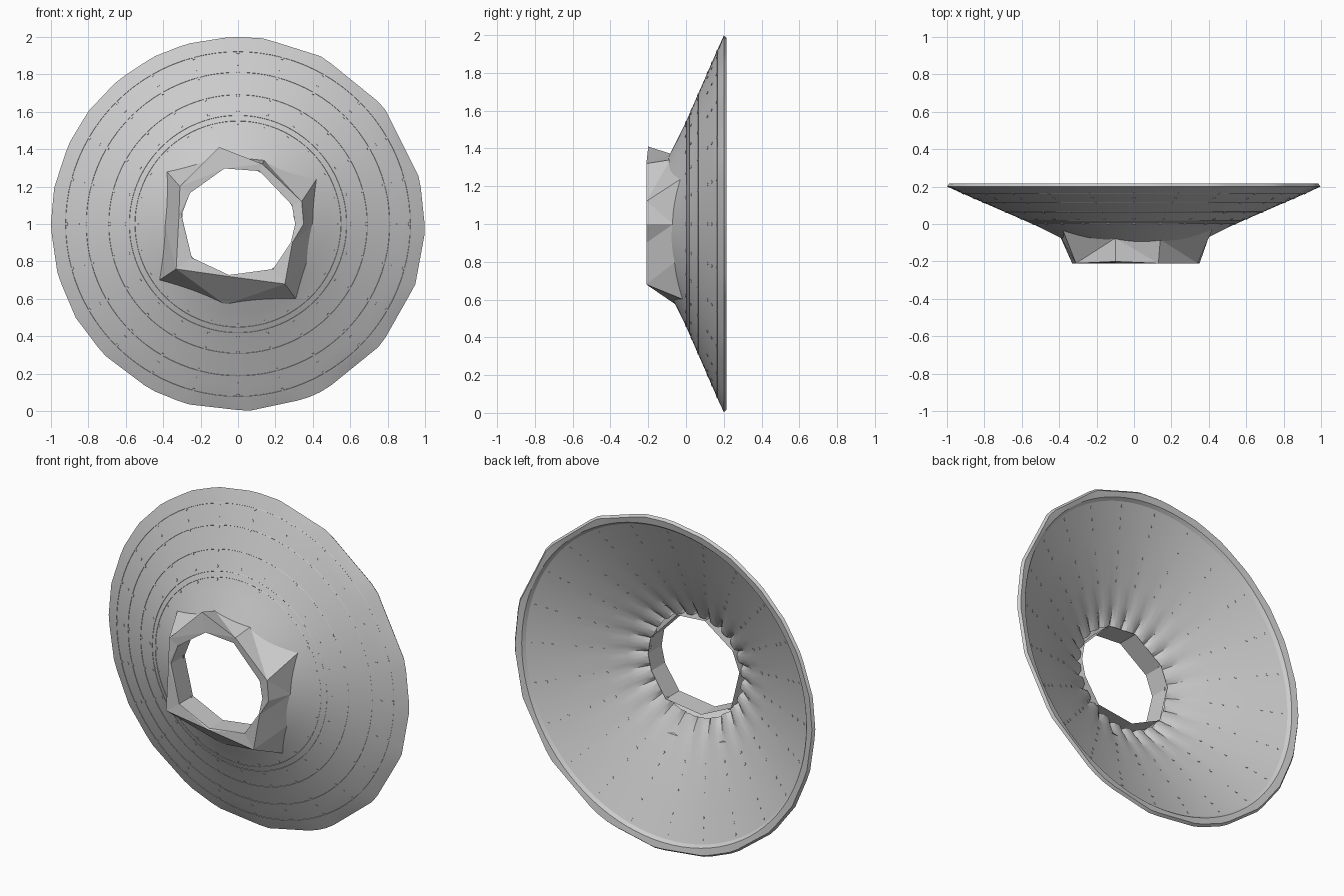
import bpy, bmesh
from math import cos, sin, pi, radians, tau, degrees
from mathutils import Matrix, Vector

if "Cube" in bpy.data.objects:
    bpy.data.objects.remove(bpy.data.objects["Cube"])

SEG, SPOKES, THICK = 96, 24, 0.02


def place(r, a, y):
    return Vector((r * cos(a), y, 1 + r * sin(a)))


def cone_y(r):
    """Height of the front face of the dish at radius r."""
    return 0.2 + (r - 1.0) * 0.436 if r > 0.53 else -0.005 + (r - 0.53) * 0.5


def skin(bm, loops, closed=False, tri=False):
    """Join a list of equal-length point loops with faces."""
    rings = [[bm.verts.new(p) for p in loop] for loop in loops]
    pairs = list(zip(rings, rings[1:]))
    if closed:
        pairs.append((rings[-1], rings[0]))
    for a, b in pairs:
        n = len(a)
        for i in range(n):
            bm.faces.new((a[i], a[(i + 1) % n], b[(i + 1) % n], b[i]))
    bmesh.ops.recalc_face_normals(bm, faces=bm.faces[:])
    if tri:
        bmesh.ops.triangulate(bm, faces=bm.faces[:])


def finish(name, bm, smooth=False):
    mesh = bpy.data.meshes.new(name)
    bm.to_mesh(mesh)
    bm.free()
    ob = bpy.data.objects.new(name, mesh)
    bpy.context.collection.objects.link(ob)
    if smooth:
        bpy.context.view_layer.objects.active = ob
        ob.select_set(True)
        bpy.ops.object.shade_smooth_by_angle(angle=radians(25))
        ob.select_set(False)
    return ob


# Uneven polygon of the rim, given by its corner angles
corners = [-2, 14, 39, 63, 82, 92, 106, 117, 130, 143, 155, 169, 181,
           196, 210, 224, 242, 254, 273, 291, 298, 320, 341]


def rim_radius(a):
    d = (degrees(a) + 2) % 360 - 2
    ends = corners + [corners[0] + 360]
    for lo, hi in zip(ends, ends[1:]):
        if lo <= d <= hi:
            half = radians(hi - lo) / 2
            return cos(half) / cos(radians(d - (lo + hi) / 2))
    return 1.0


# Dish: front cone, faceted rim, back cone with pleats around the hole
angles = [tau * i / SEG for i in range(SEG)]
bm = bmesh.new()
loops = []
for r in (0.335, 0.40, 0.47, 0.53, 0.70, 0.85, 0.93):
    loops.append([place(r, a, cone_y(r)) for a in angles])
loops.append([place(rim_radius(a), a, 0.2) for a in angles])
loops.append([place(rim_radius(a) - 0.012, a, 0.215) for a in angles])
loops.append([place(0.945, a, 0.208) for a in angles])
for r in (0.93, 0.75, 0.53):
    loops.append([place(r, a, cone_y(r) + THICK) for a in angles])
for r, pleat in ((0.42, 0.006), (0.35, 0.014), (0.31, 0.018)):
    loops.append([place(r - pleat * abs(sin(a * SPOKES / 2)) * 0.6, a,
                        cone_y(r) + THICK - (pleat if i % 4 == 0 else 0))
                  for i, a in enumerate(angles)])
skin(bm, loops, closed=True)
finish("dish", bm, smooth=True)

# Collar: crumpled faceted ring standing out from the front of the dish
base = [(.40, 0), (.42, .24), (.14, .34), (-.10, .37), (-.38, .28),
        (-.39, 0), (-.42, -.30), (-.07, -.43), (.31, -.40), (.37, -.20)]
front = [(.35, 0), (.34, .12), (.13, .32), (-.10, .41), (-.31, .20),
         (-.315, .05), (-.33, -.24), (-.05, -.28), (.25, -.32), (.29, -.10)]
bottom, lip, hole_f, hole_b = [], [], [], []
for (bx, bz), (fx, fz) in zip(base, front):
    v = Vector((bx, bz))
    bottom.append((bx, cone_y(v.length) + 0.003, 1 + bz))
    lip.append((fx, -0.20 if fz > 0.35 else -0.21, 1 + fz))
    f = Vector((fx, fz))
    h = f.normalized() * min(0.305, f.length - 0.008)
    hole_f.append((h.x, -0.205, 1 + h.y))
    hole_b.append((h.x, -0.075, 1 + h.y))
bm = bmesh.new()
skin(bm, [bottom, lip, hole_f, hole_b], tri=True)
finish("collar", bm)

# Rivets: small pins through the dish along each spoke
bm = bmesh.new()
normal = Vector((0.40, -0.917))
for k in range(SPOKES):
    a = tau * k / SPOKES
    axis = Vector((normal.x * cos(a), normal.y, normal.x * sin(a)))
    turn = axis.to_track_quat('Z', 'Y').to_matrix().to_4x4()
    for r in (0.535, 0.60, 0.68, 0.80, 0.85, 0.91):
        spot = place(r, a, cone_y(r) + THICK / 2)
        bmesh.ops.create_cone(bm, cap_ends=True, segments=8, radius1=0.008,
                              radius2=0.008, depth=0.023,
                              matrix=Matrix.Translation(spot) @ turn)
finish("rivets", bm)

# Seams: hair-thin hoops lying in the front face
for n, r in enumerate((0.55, 0.58, 0.69, 0.81, 0.92)):
    bpy.ops.mesh.primitive_torus_add(
        location=(0, cone_y(r), 1), rotation=(pi / 2, 0, 0), major_radius=r,
        minor_radius=0.002, major_segments=SEG, minor_segments=4)
    bpy.context.object.name = f"seam_hoop_{n + 1}"
